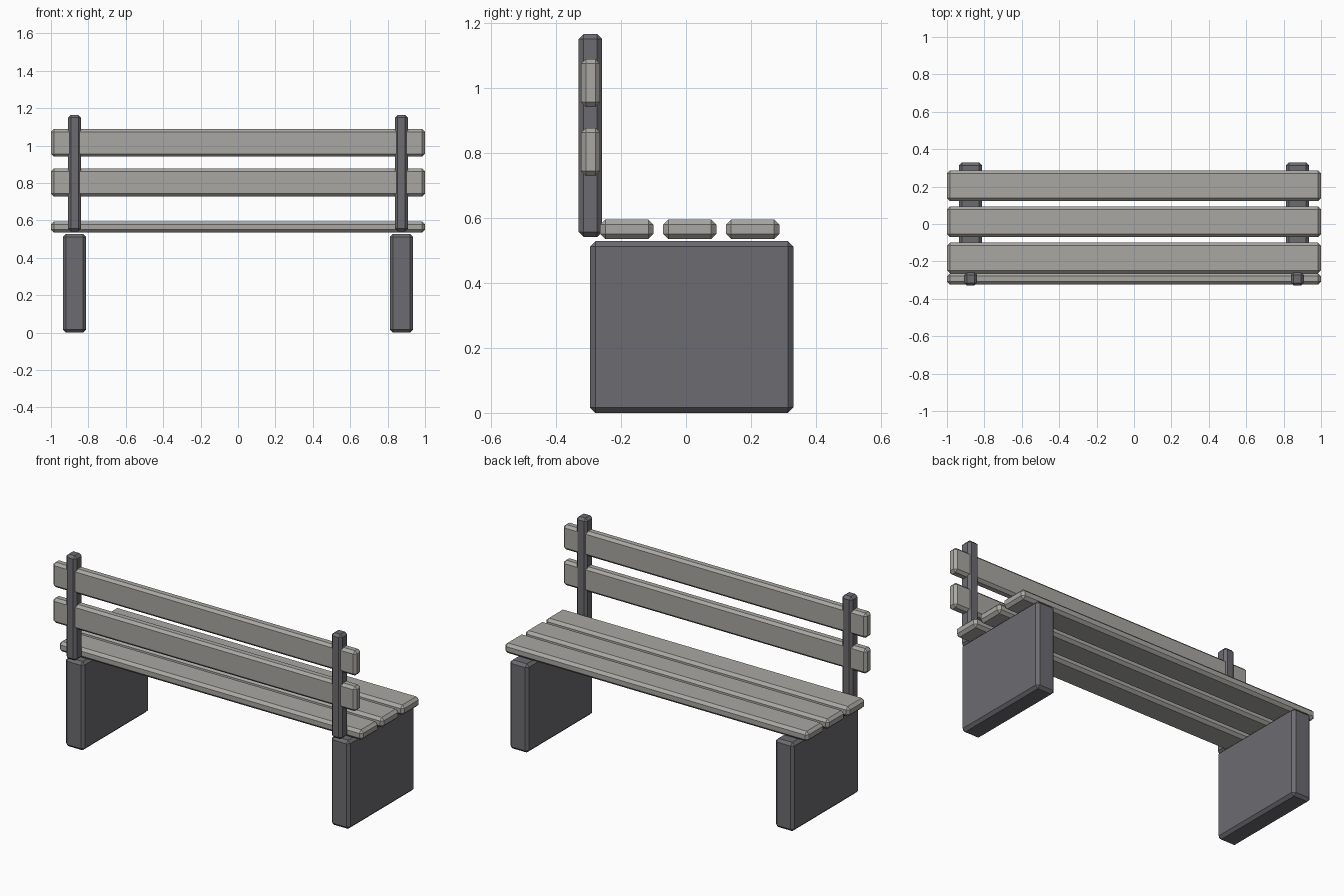
import bpy

if "Cube" in bpy.data.objects:
    bpy.data.objects.remove(bpy.data.objects["Cube"])


def make_material(name, color):
    mat = bpy.data.materials.new(name)
    mat.diffuse_color = color
    mat.use_nodes = True
    mat.node_tree.nodes["Principled BSDF"].inputs["Base Color"].default_value = mat.diffuse_color
    return mat


dark = make_material("dark_grey", (0.15, 0.15, 0.165, 1))
light = make_material("light_grey", (0.40, 0.39, 0.365, 1))


def block(name, x, y, z, mat, chamfer=0.016):
    """Chamfered box spanning the (min, max) ranges x, y and z."""
    bpy.ops.mesh.primitive_cube_add(
        size=1, location=[(a + b) / 2 for a, b in (x, y, z)])
    ob = bpy.context.object
    ob.name = name
    ob.scale = [b - a for a, b in (x, y, z)]
    bpy.ops.object.transform_apply(location=False, rotation=False, scale=True)
    bevel = ob.modifiers.new("chamfer", 'BEVEL')
    bevel.width = chamfer
    bevel.segments = 1
    ob.data.materials.append(mat)
    return ob


# Panel legs and backrest posts on both sides
for side, s in (("left", -1), ("right", 1)):
    block(side + "_leg", sorted((s * 0.813, s * 0.936)),
          (-0.295, 0.33), (0, 0.528), dark)
    block(side + "_back_post", sorted((s * 0.839, s * 0.909)),
          (-0.33, -0.258), (0.541, 1.165), dark, 0.015)

# Seat slats
for i in range(3):
    y = -0.264 + i * 0.1935
    block(f"seat_slat_{i + 1}", (-1, 1), (y, y + 0.164), (0.535, 0.595), light)

# Backrest slats
for i in range(2):
    z = 0.729 + i * 0.212
    block(f"back_slat_{i + 1}", (-1, 1), (-0.323, -0.264), (z, z + 0.148),
          light, 0.015)
